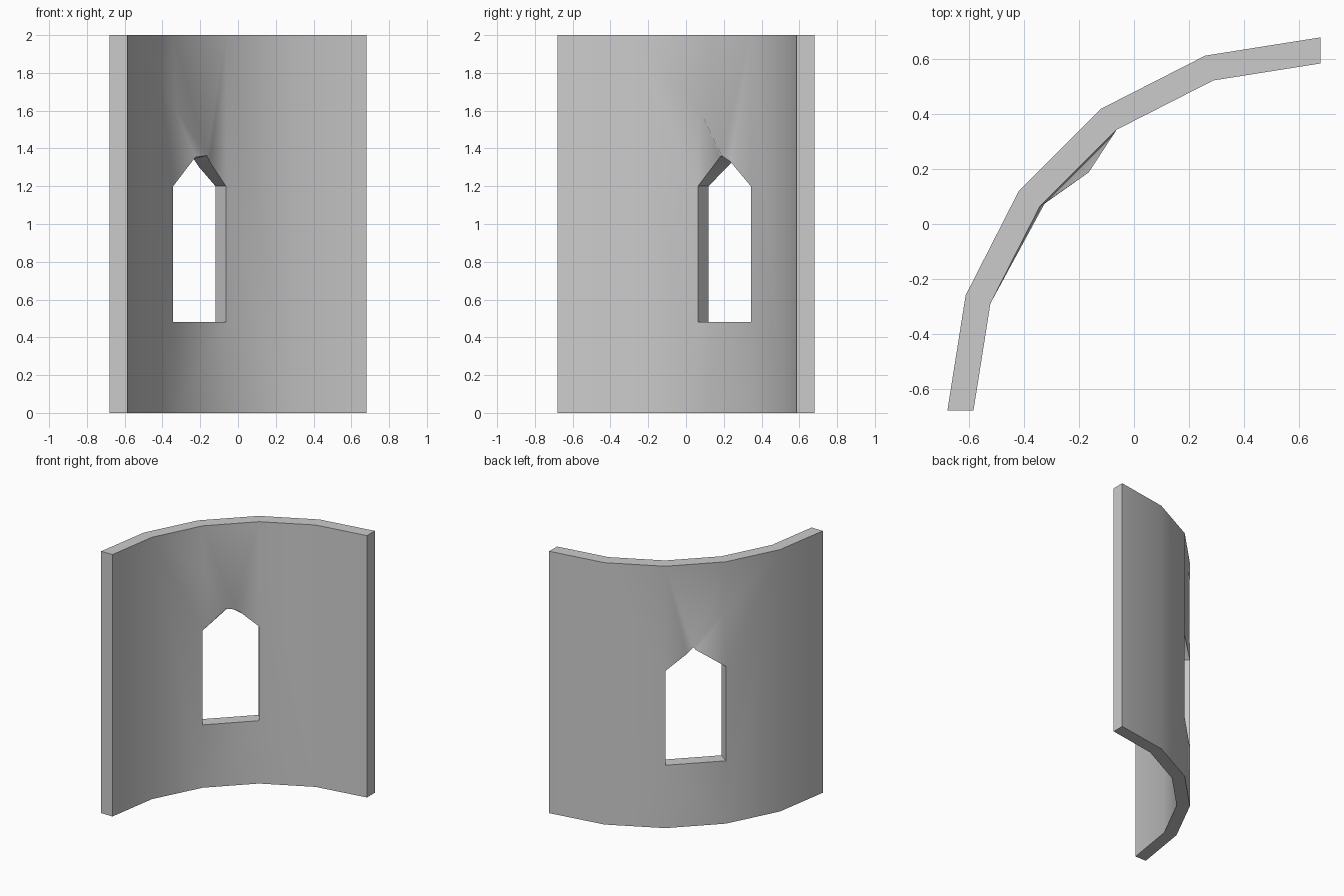
import bpy, bmesh, math
from mathutils import Vector

if "Cube" in bpy.data.objects:
    bpy.data.objects.remove(bpy.data.objects["Cube"])

C = 0.68          # arc centre at (C, -C)
SEGS = 5          # quarter circle in five flat panels
SILL, SPRING, FOLD, TOP = 0.48, 1.2, 1.6, 2.0

bm = bmesh.new()


def skin(radius, fold_shift, crown_pts):
    """One curved wall surface; the middle panel is pierced by the window."""
    cols = []
    for i in range(SEGS + 1):
        a = math.radians(90 * i / SEGS)
        x, y = C - radius * math.cos(a), -C + radius * math.sin(a)
        zs = [0, TOP]
        if i == 2:
            zs = [0, SILL, SPRING, FOLD, TOP]
        if i == 3:
            zs = [0, SILL, SPRING, TOP]
        cols.append([bm.verts.new((x, y, z)) for z in zs])
    a, b = cols[2], cols[3]
    a[3].co += Vector(fold_shift)
    p, r, q = [bm.verts.new(c) for c in crown_pts]
    faces = []
    # plain panels
    for i in (0, 1, 3, 4):
        faces.append(cols[i] + cols[i + 1][::-1])
    # panel under the sill and crumpled panel over the arch
    faces += [[a[0], a[1], b[1], b[0]],
              [a[2], a[3], p], [a[3], r, p],
              [a[3], a[4], r], [a[4], b[3], r],
              [r, b[3], q], [q, b[3], b[2]]]
    for f in faces:
        bm.faces.new(f)
    rim = [a[1], a[2], p, r, q, b[2], b[1]]
    return cols, rim


inner, rim_in = skin(1.265, (0.018, 0.011, 0),
                     [(-0.225, 0.18, 1.355), (-0.165, 0.188, 1.362), (-0.15, 0.235, 1.33)])
outer, rim_out = skin(1.36, (0.012, 0.008, 0),
                      [(-0.255, 0.245, 1.33), (-0.235, 0.245, 1.345), (-0.205, 0.285, 1.3)])

# top and bottom rims
for i in range(SEGS):
    for k in (0, -1):
        bm.faces.new([inner[i][k], inner[i + 1][k], outer[i + 1][k], outer[i][k]])
# end caps
for i in (0, SEGS):
    bm.faces.new([inner[i][0], inner[i][1], outer[i][1], outer[i][0]])
# window reveal
n = len(rim_in)
for i in range(n):
    j = (i + 1) % n
    bm.faces.new([rim_in[i], rim_in[j], rim_out[j], rim_out[i]])

bmesh.ops.recalc_face_normals(bm, faces=bm.faces)
mesh = bpy.data.meshes.new("curved_wall")
bm.to_mesh(mesh)
bm.free()
wall = bpy.data.objects.new("curved_wall_with_window", mesh)
bpy.context.collection.objects.link(wall)
bpy.context.view_layer.objects.active = wall
wall.select_set(True)
bpy.ops.object.shade_smooth_by_angle(angle=math.radians(40))
